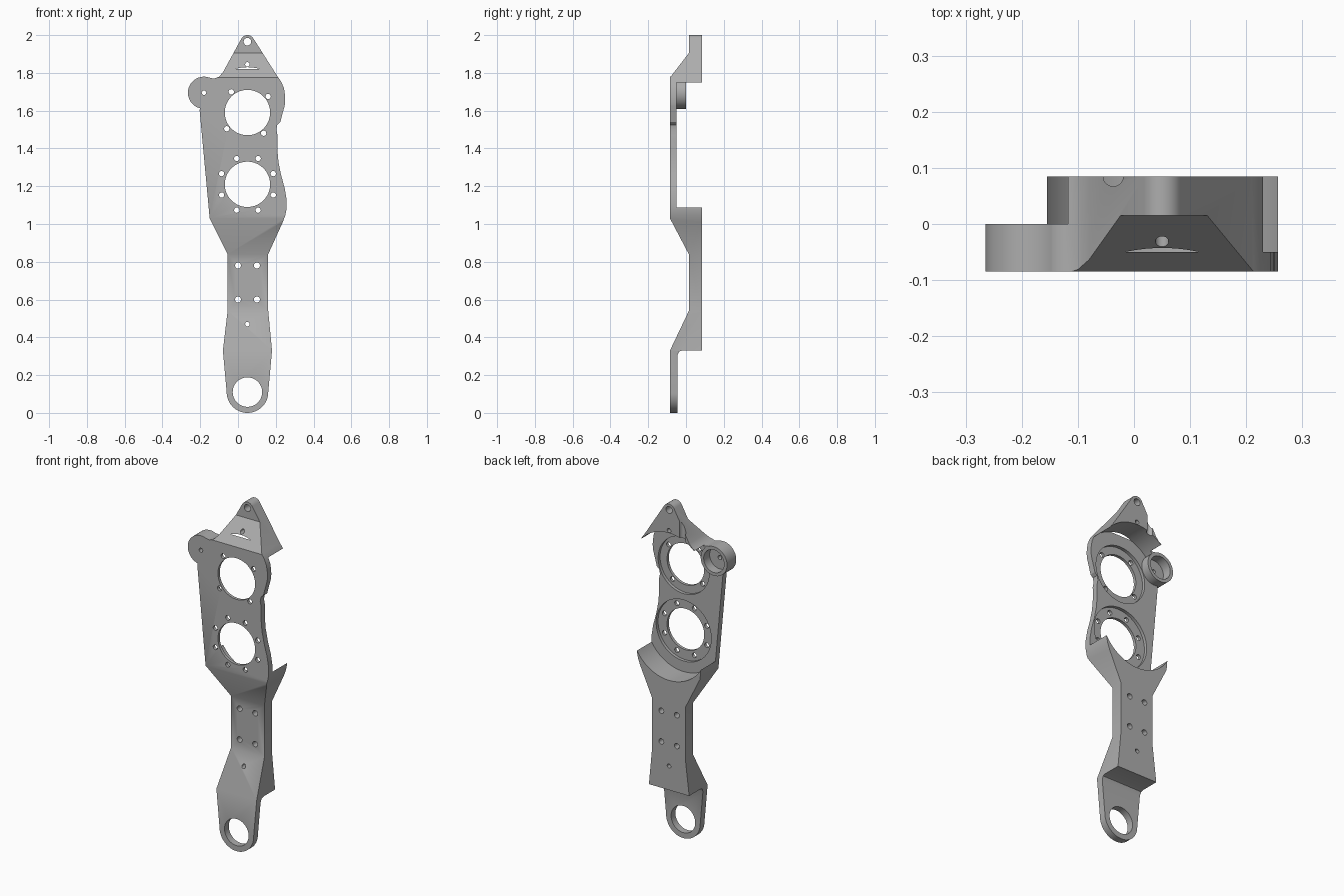
import bpy, bmesh, math
from mathutils import Matrix, Vector

if "Cube" in bpy.data.objects:
    bpy.data.objects.remove(bpy.data.objects["Cube"])

grey = bpy.data.materials.new("machined grey")
grey.use_nodes = True
tint = (0.42, 0.42, 0.42, 1)
grey.diffuse_color = tint
grey.node_tree.nodes["Principled BSDF"].inputs["Base Color"].default_value = tint


def prism(name, points, shift):
    """Extrude a closed polygon of 3D points along shift."""
    bm = bmesh.new()
    face = bm.faces.new([bm.verts.new(p) for p in points])
    new = bmesh.ops.extrude_face_region(bm, geom=[face])["geom"]
    bmesh.ops.translate(bm, vec=shift, verts=[g for g in new if isinstance(g, bmesh.types.BMVert)])
    bmesh.ops.recalc_face_normals(bm, faces=bm.faces)
    mesh = bpy.data.meshes.new(name)
    bm.to_mesh(mesh)
    bm.free()
    ob = bpy.data.objects.new(name, mesh)
    bpy.context.collection.objects.link(ob)
    return ob


def arc(cx, cz, r, start, end, n):
    step = (end - start) / n
    return [(cx + r * math.cos(math.radians(start + step * i)),
             cz + r * math.sin(math.radians(start + step * i))) for i in range(n + 1)]


def disc(x, z, r, y0=-0.3, y1=0.3, n=64):
    ring = arc(x, z, r, 0, 360, n)[:-1]
    return prism("disc", [(px, y0, pz) for px, pz in ring], (0, y1 - y0, 0))


def combine(ob, tool, operation):
    mod = ob.modifiers.new("cut", "BOOLEAN")
    mod.operation, mod.solver, mod.object = operation, "EXACT", tool
    bpy.context.view_layer.update()
    graph = bpy.context.evaluated_depsgraph_get()
    mesh = bpy.data.meshes.new_from_object(ob.evaluated_get(graph))
    ob.modifiers.clear()
    ob.data = mesh
    bpy.data.objects.remove(tool)


MID, LOW, HIGH = 0.05, 1.21, 1.59      # centre line and the two large bores
BOSS = (-0.18, 1.695)

# Front outline, clockwise from the rounded tip
outline = arc(MID, 1.963, 0.037, 150, 30, 12)
outline += [(0.21, 1.78), (0.228, 1.755), (0.243, 1.72)]
outline += arc(MID, 1.66, 0.2, 10, -10, 6)
outline += [(0.237, 1.59), (0.224, 1.54), (0.208, 1.525), (0.203, 1.5), (0.209, 1.47), (0.208, 1.4),
            (0.214, 1.33), (0.228, 1.26), (0.247, 1.19), (0.257, 1.13), (0.257, 1.08),
            (0.25, 1.045), (0.237, 1.01), (0.16, 0.84), (0.16, 0.54), (0.18, 0.33)]
outline += arc(MID, 0.11, 0.11, 0, -180, 32)
outline += [(-0.08, 0.33), (-0.055, 0.54), (-0.055, 0.84), (-0.15, 1.03), (-0.203, 1.6),
            (-0.19, 1.775), (-0.16, 1.775), (-0.125, 1.77), (-0.1, 1.78), (-0.08, 1.803)]
body = prism("bracket_body", [(x, -0.2, z) for x, z in outline], (0, 0.4, 0))

# Side profile: offset plates joined by ramps
side = [(-0.085, -0.1), (-0.085, 0.33), (0.015, 0.54), (0.015, 0.84), (-0.085, 1.03),
        (-0.085, 1.775), (0.015, 1.905), (0.015, 2.1), (0.085, 2.1), (0.085, 1.75),
        (-0.05, 1.75), (-0.05, 1.09), (0.085, 1.09), (0.085, 0.33), (-0.02, 0.33),
        (-0.036, 0.325), (-0.045, 0.305), (-0.045, -0.1)]
combine(body, prism("profile", [(-0.5, y, z) for y, z in side], (1, 0, 0)), "INTERSECT")

# Round clearances behind the bores, then the side boss
for z in (LOW, HIGH):
    combine(body, disc(MID, z, 0.24, -0.05, n=96), "DIFFERENCE")
combine(body, disc(*BOSS, 0.1, 0.0), "DIFFERENCE")
combine(body, disc(*BOSS, 0.085, -0.085, 0.0), "UNION")
combine(body, disc(*BOSS, 0.066, -0.055), "DIFFERENCE")

# Bores with bearing seats
for z, seat in ((LOW, 0.178), (HIGH, 0.165)):
    combine(body, disc(MID, z, seat, -0.068, n=96), "DIFFERENCE")
    combine(body, disc(MID, z, 0.12, n=96), "DIFFERENCE")
combine(body, disc(MID, 0.11, 0.078), "DIFFERENCE")

# Bolt holes
holes = [(x, z, 0.016) for x in (0, 0.1) for z in (0.6, 0.78)]
holes += [(MID, 0.47, 0.012), (MID, 1.845, 0.012), (MID, 1.965, 0.02), (*BOSS, 0.012)]
holes += [(x, z, 0.014) for x, z in arc(MID, LOW, 0.148, 22.5, 337.5, 7)]
holes += [(x, z, 0.014) for x, z in arc(MID, HIGH, 0.139, 38, 308, 3)]
for x, z, r in holes:
    combine(body, disc(x, z, r, n=24), "DIFFERENCE")

# Cable groove down the back of the tip
groove = [(x, y, 1.7) for x, y in arc(-0.037, 0.085, 0.018, 0, 360, 24)[:-1]]
combine(body, prism("groove", groove, (0, 0, 0.4)), "DIFFERENCE")

body.data.materials.clear()
body.data.materials.append(grey)
bpy.context.view_layer.objects.active = body
body.select_set(True)
bpy.ops.object.shade_smooth_by_angle(angle=math.radians(30))
